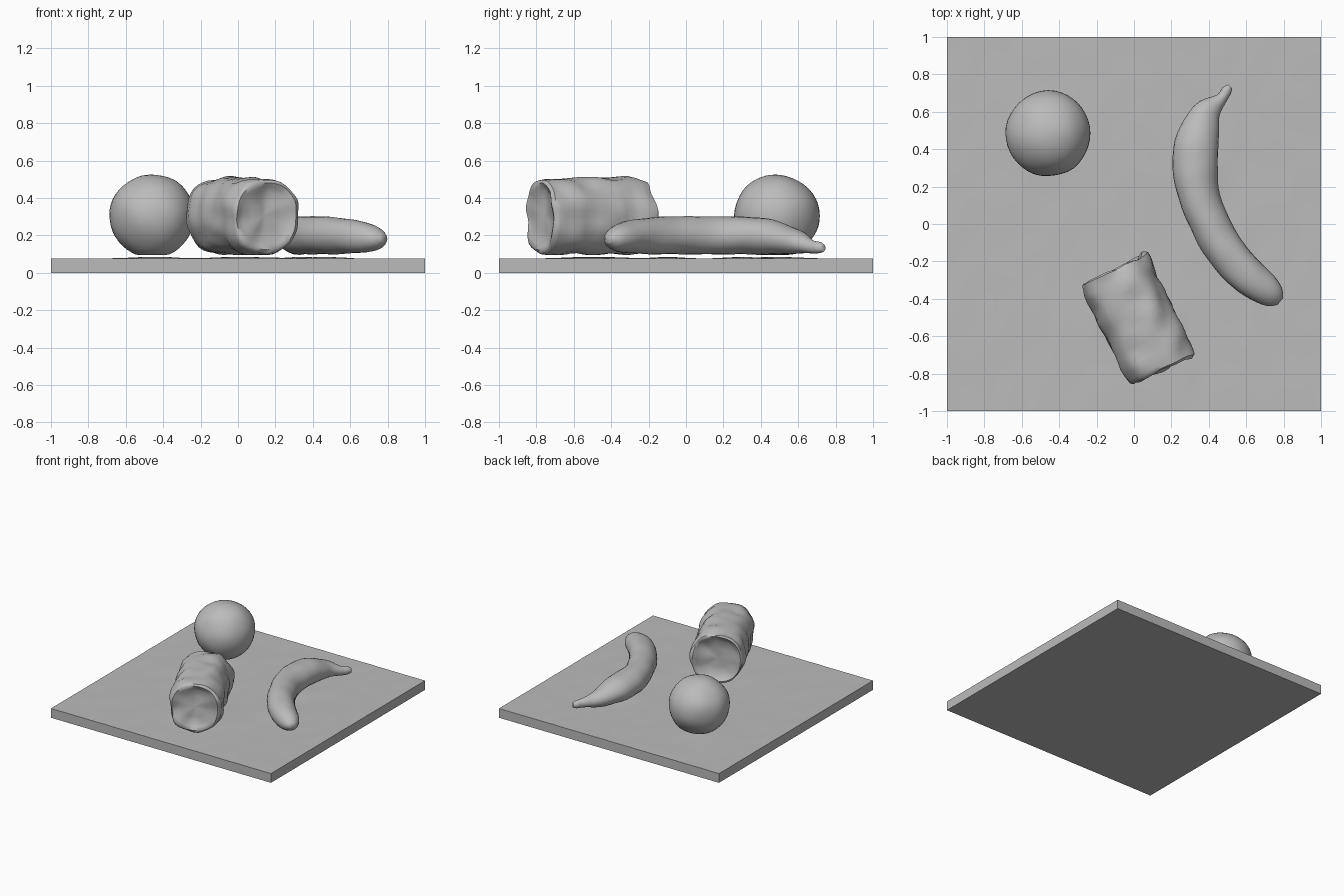
import bpy, bmesh, math
from mathutils import Vector, noise

if "Cube" in bpy.data.objects:
    bpy.data.objects.remove(bpy.data.objects["Cube"])

grey = bpy.data.materials.new("clay_grey")
grey.diffuse_color = (0.5, 0.5, 0.5, 1)
grey.use_nodes = True
grey.node_tree.nodes["Principled BSDF"].inputs["Base Color"].default_value = grey.diffuse_color


def finish(name, bm, angle=40):
    bmesh.ops.recalc_face_normals(bm, faces=bm.faces)
    me = bpy.data.meshes.new(name)
    bm.to_mesh(me)
    bm.free()
    ob = bpy.data.objects.new(name, me)
    bpy.context.collection.objects.link(ob)
    me.materials.append(grey)
    bpy.ops.object.select_all(action='DESELECT')
    ob.select_set(True)
    bpy.context.view_layer.objects.active = ob
    bpy.ops.object.shade_smooth_by_angle(angle=math.radians(angle))
    return ob


def loft(bm, rings):
    """Join equal rings of points into a closed skin with capped ends."""
    rows = [[bm.verts.new(p) for p in r] for r in rings]
    n = len(rows[0])
    for a, b in zip(rows, rows[1:]):
        for i in range(n):
            bm.faces.new((a[i], a[(i + 1) % n], b[(i + 1) % n], b[i]))
    bm.faces.new(rows[0])
    bm.faces.new(rows[-1])


def roughen(bm, amount, scale):
    bm.normal_update()
    moves = [(v, v.normal * noise.noise(v.co * scale) * amount) for v in bm.verts]
    for v, d in moves:
        v.co += d


def spline(pts, t):
    """Smooth interpolation through rows of numbers, t from 0 to 1."""
    s = t * (len(pts) - 1)
    i = min(int(s), len(pts) - 2)
    f = s - i
    p0, p1, p2, p3 = (pts[max(0, min(len(pts) - 1, i + k))] for k in (-1, 0, 1, 2))
    return [0.5 * (2 * b + (c - a) * f + (2 * a - 5 * b + 4 * c - d) * f * f
                   + (3 * b - a - 3 * c + d) * f ** 3)
            for a, b, c, d in zip(p0, p1, p2, p3)]


# Square board, slightly uneven on top and raised a little under each object
bm = bmesh.new()
bmesh.ops.create_grid(bm, x_segments=60, y_segments=60, size=1)
rim = [e for e in bm.edges if e.is_boundary]
mounds = [(-0.46, 0.48, 0.17), (0.02, -0.5, 0.22), (0.34, 0.3, 0.12), (0.48, -0.1, 0.12)]
for v in bm.verts:
    x, y = v.co.x, v.co.y
    bump = max(math.exp(-((x - a) ** 2 + (y - b) ** 2) / r ** 2) for a, b, r in mounds)
    v.co.z = 0.076 + 0.009 * bump + 0.002 * noise.noise(Vector((x * 9, y * 5, 0)))
base = bmesh.ops.extrude_edge_only(bm, edges=rim)["geom"]
for v in base:
    if isinstance(v, bmesh.types.BMVert):
        v.co.z = 0
bmesh.ops.contextual_create(bm, geom=[e for e in bm.edges if e.is_boundary])
finish("board", bm)

# Round fruit, a little squat with a flattened underside
bm = bmesh.new()
bmesh.ops.create_uvsphere(bm, u_segments=40, v_segments=24, radius=0.228)
roughen(bm, 0.006, 7)
for v in bm.verts:
    v.co.z = max(v.co.z, -0.212) * (0.95 if v.co.z > 0 else 1)
    v.co += Vector((-0.458, 0.484, 0.308))
finish("round_fruit", bm)

# Short log with hollowed ends: (position along axis, radius)
profile = [(-0.255, 0.02), (-0.262, 0.08), (-0.27, 0.135), (-0.292, 0.165), (-0.302, 0.183),
           (-0.295, 0.197), (-0.27, 0.2)]
profile += [(-0.24 + 0.04 * i, 0.205) for i in range(13)]
profile += [(0.27, 0.2), (0.29, 0.195), (0.3, 0.178), (0.292, 0.155), (0.28, 0.13),
            (0.275, 0.08), (0.272, 0.02)]
axis = Vector((0.437, -0.9, 0))
side = Vector((0.9, 0.437, 0))
up = Vector((0, 0, 1))
bm = bmesh.new()
rings = []
for s, r in profile:
    ring = []
    for k in range(40):
        a = math.tau * k / 40
        # rounded, slightly faceted section
        rr = r * (1 + 0.025 * math.cos(4 * a - math.pi))
        ring.append(Vector((0.022, -0.512, 0.303)) + axis * s
                    + side * rr * math.cos(a) + up * rr * 1.03 * math.sin(a))
    rings.append(ring)
loft(bm, rings)
roughen(bm, 0.022, 9)
for v in bm.verts:
    v.co.z = max(v.co.z, 0.096)
finish("log", bm, 50)

# Banana: x, y, z of centre line, half width, half height
path = [(0.515, 0.735, 0.132, 0.014, 0.018), (0.495, 0.715, 0.134, 0.028, 0.03),
        (0.465, 0.67, 0.14, 0.034, 0.038), (0.385, 0.59, 0.17, 0.08, 0.066),
        (0.342, 0.46, 0.192, 0.112, 0.092), (0.325, 0.32, 0.198, 0.122, 0.1),
        (0.345, 0.16, 0.199, 0.112, 0.101), (0.405, 0.0, 0.199, 0.105, 0.101),
        (0.495, -0.15, 0.199, 0.105, 0.1), (0.6, -0.27, 0.195, 0.1, 0.092),
        (0.69, -0.345, 0.187, 0.088, 0.078), (0.75, -0.39, 0.183, 0.062, 0.055),
        (0.782, -0.413, 0.182, 0.025, 0.022)]
bm = bmesh.new()
rings = []
N = 48
for j in range(N + 1):
    t = j / N
    x, y, z, w, h = spline(path, t)
    a = spline(path, max(0, t - 0.03))
    b = spline(path, min(1, t + 0.03))
    across = Vector((a[1] - b[1], b[0] - a[0], 0)).normalized()
    rings.append([Vector((x, y, z)) + across * w * math.cos(q) + up * h * math.sin(q)
                  for q in (math.tau * k / 24 for k in range(24))])
loft(bm, rings)
roughen(bm, 0.006, 8)
finish("banana", bm, 60)
